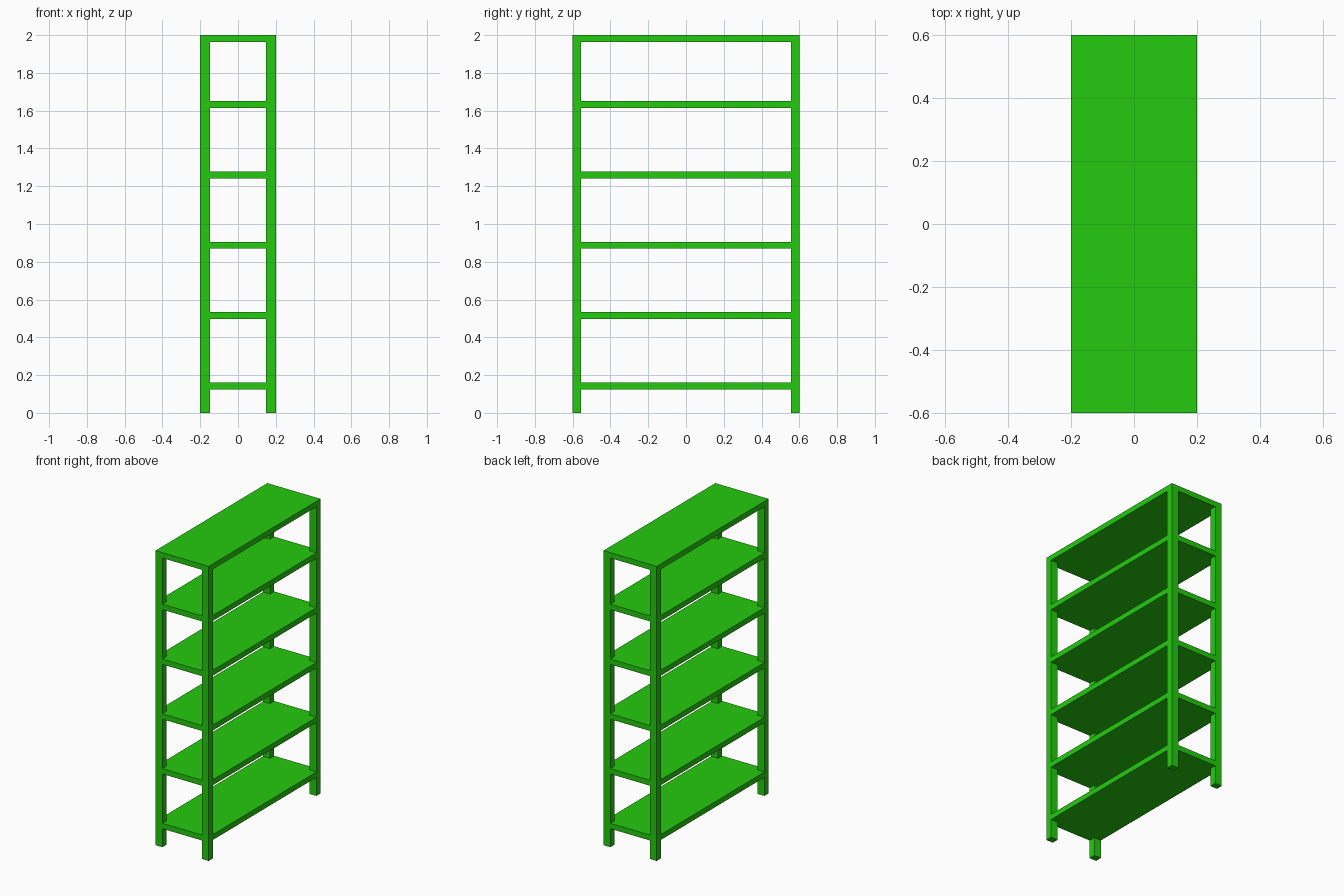
import bpy
import bmesh

cube = bpy.data.objects.get("Cube")
if cube:
    bpy.data.objects.remove(cube, do_unlink=True)

HALF_X, HALF_Y, HEIGHT = 0.2, 0.6, 2.0
POST_X, POST_Y = 0.052, 0.045
THICK = 0.037

green = bpy.data.materials.new("bright green")
green.use_nodes = True
colour = (0.018, 0.591, 0.0045, 1)
green.diffuse_color = colour
green.node_tree.nodes["Principled BSDF"].inputs["Base Color"].default_value = colour


def prism(name, outline, bottom, top):
    """Extrude a flat outline upward between two heights."""
    bm = bmesh.new()
    face = bm.faces.new([bm.verts.new((x, y, bottom)) for x, y in outline])
    raised = bmesh.ops.extrude_face_region(bm, geom=[face])["geom"]
    bmesh.ops.translate(bm, vec=(0, 0, top - bottom),
                        verts=[v for v in raised if isinstance(v, bmesh.types.BMVert)])
    bmesh.ops.recalc_face_normals(bm, faces=bm.faces)
    mesh = bpy.data.meshes.new(name)
    bm.to_mesh(mesh)
    bm.free()
    mesh.materials.append(green)
    obj = bpy.data.objects.new(name, mesh)
    bpy.context.collection.objects.link(obj)
    return obj


def rectangle(x0, x1, y0, y1):
    return [(x0, y0), (x1, y0), (x1, y1), (x0, y1)]


ix, iy = HALF_X - POST_X, HALF_Y - POST_Y

# Corner posts, standing under the top board
for sx, side in ((-1, "right"), (1, "left")):
    for sy, end in ((-1, "front"), (1, "back")):
        xs = sorted((sx * ix, sx * HALF_X))
        ys = sorted((sy * iy, sy * HALF_Y))
        prism(f"{end}_{side}_post", rectangle(*xs, *ys), 0, HEIGHT - THICK)

# Shelves, notched at the corners so their edges sit flush with the posts
notched = [(-ix, -HALF_Y), (ix, -HALF_Y), (ix, -iy), (HALF_X, -iy),
           (HALF_X, iy), (ix, iy), (ix, HALF_Y), (-ix, HALF_Y),
           (-ix, iy), (-HALF_X, iy), (-HALF_X, -iy), (-ix, -iy)]
for i in range(5):
    bottom = 0.125 + i * 0.372
    prism(f"shelf_{i + 1}", notched, bottom, bottom + THICK)

# Top board
prism("top_board", rectangle(-HALF_X, HALF_X, -HALF_Y, HALF_Y), HEIGHT - THICK, HEIGHT)
